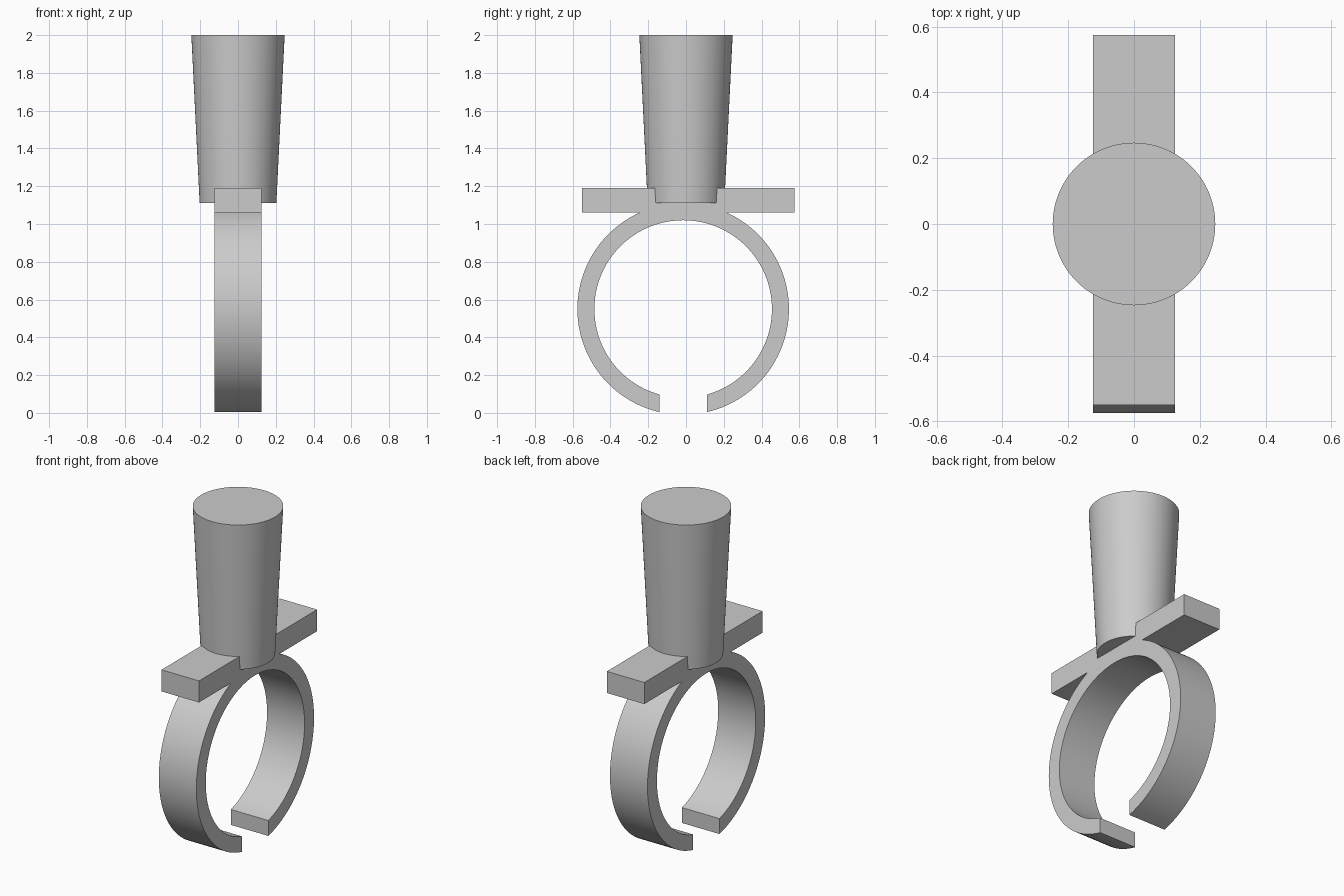
import bpy
import bmesh
from math import asin, acos, cos, sin, pi

cube = bpy.data.objects.get("Cube")
if cube:
    bpy.data.objects.remove(cube)

grey = bpy.data.materials.new("plain grey")
grey.use_nodes = True
colour = (0.6, 0.6, 0.6, 1)
grey.diffuse_color = colour
grey.node_tree.nodes["Principled BSDF"].inputs["Base Color"].default_value = colour

RING_Y, RING_Z = -0.015, 0.55
OUTER, INNER = 0.56, 0.47
HALF_GAP, HALF_WIDTH = 0.125, 0.125
PLATE_FRONT, PLATE_BACK = -0.55, 0.575
PLATE_LOW, PLATE_TOP = 1.06, 1.19


def arc(radius, start, end, steps):
    """Points in the y-z plane around the ring centre."""
    angles = [start + (end - start) * i / steps for i in range(steps + 1)]
    return [(RING_Y + radius * cos(a), RING_Z + radius * sin(a)) for a in angles]


def finish(bm, name):
    bmesh.ops.recalc_face_normals(bm, faces=bm.faces)
    mesh = bpy.data.meshes.new(name)
    bm.to_mesh(mesh)
    bm.free()
    mesh.materials.append(grey)
    obj = bpy.data.objects.new(name, mesh)
    bpy.context.collection.objects.link(obj)
    bpy.ops.object.select_all(action="DESELECT")
    obj.select_set(True)
    bpy.context.view_layer.objects.active = obj
    bpy.ops.object.shade_smooth_by_angle(angle=pi / 6)
    return obj


# Open ring and crossbar, one silhouette extruded across the width
join = asin((PLATE_LOW - RING_Z) / OUTER)
outer_end = -acos(HALF_GAP / OUTER)
inner_end = -acos(HALF_GAP / INNER)
outline = arc(OUTER, outer_end, join, 48)
outline += [(PLATE_BACK, PLATE_LOW), (PLATE_BACK, PLATE_TOP),
            (PLATE_FRONT, PLATE_TOP), (PLATE_FRONT, PLATE_LOW)]
outline += arc(OUTER, pi - join, pi - outer_end, 48)
outline += arc(INNER, pi - inner_end, inner_end, 96)

bm = bmesh.new()
side = bm.faces.new([bm.verts.new((-HALF_WIDTH, y, z)) for y, z in outline])
extruded = bmesh.ops.extrude_face_region(bm, geom=[side], use_keep_orig=True)
moved = [v for v in extruded["geom"] if isinstance(v, bmesh.types.BMVert)]
bmesh.ops.translate(bm, verts=moved, vec=(2 * HALF_WIDTH, 0, 0))
finish(bm, "ring_and_crossbar")

# Tapered post sunk into the crossbar
POST_LOW, POST_TOP = 1.11, 2.0
bm = bmesh.new()
bmesh.ops.create_cone(bm, cap_ends=True, segments=96, radius1=0.203,
                      radius2=0.247, depth=POST_TOP - POST_LOW)
bmesh.ops.translate(bm, verts=bm.verts, vec=(0, 0, (POST_LOW + POST_TOP) / 2))
finish(bm, "tapered_post")
